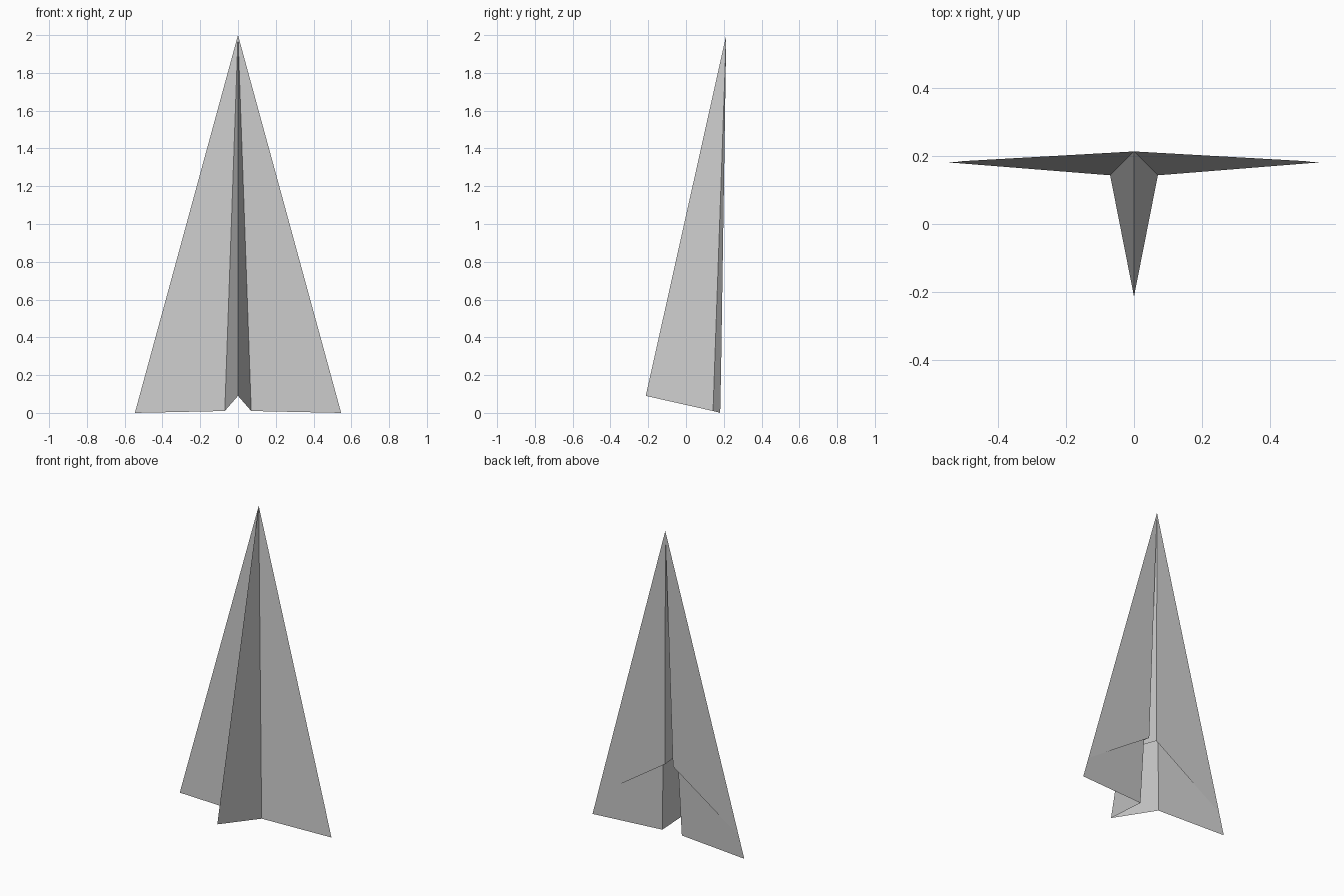
import bpy, bmesh
from mathutils import Vector

if "Cube" in bpy.data.objects:
    bpy.data.objects.remove(bpy.data.objects["Cube"])

# Key fold points on the +x half
nose = Vector((0, 0.213, 2.0))
keel_tail = Vector((0, -0.213, 0.09))
crease_tail = Vector((0.07, 0.143, 0.01))
wing_tip = Vector((0.546, 0.181, 0.0))


def folded_paper(name, keel, crease, edge):
    """Two thin triangles fanned from the nose, mirrored across x = 0."""
    bm = bmesh.new()
    n, k, c, e = [bm.verts.new(p) for p in (nose, keel, crease, edge)]
    bm.faces.new((n, k, c))   # body wall
    bm.faces.new((n, c, e))   # wing
    mesh = bpy.data.meshes.new(name)
    bm.to_mesh(mesh)
    bm.free()
    obj = bpy.data.objects.new(name, mesh)
    bpy.context.collection.objects.link(obj)
    mirror = obj.modifiers.new("mirror", 'MIRROR')
    mirror.use_clip = True
    return obj


# Outer sheet: keel walls and wings
folded_paper("outer_sheet", keel_tail, crease_tail, wing_tip)

# Inner layer: folded-over flap, ending short of the tail and lifted at the crease
folded_paper("inner_flap",
             nose.lerp(keel_tail, 0.78) + Vector((0, 0.003, 0)),
             Vector((0.028, 0.174, 0.46)),
             nose.lerp(wing_tip, 0.93) + Vector((0, 0.001, 0)))
